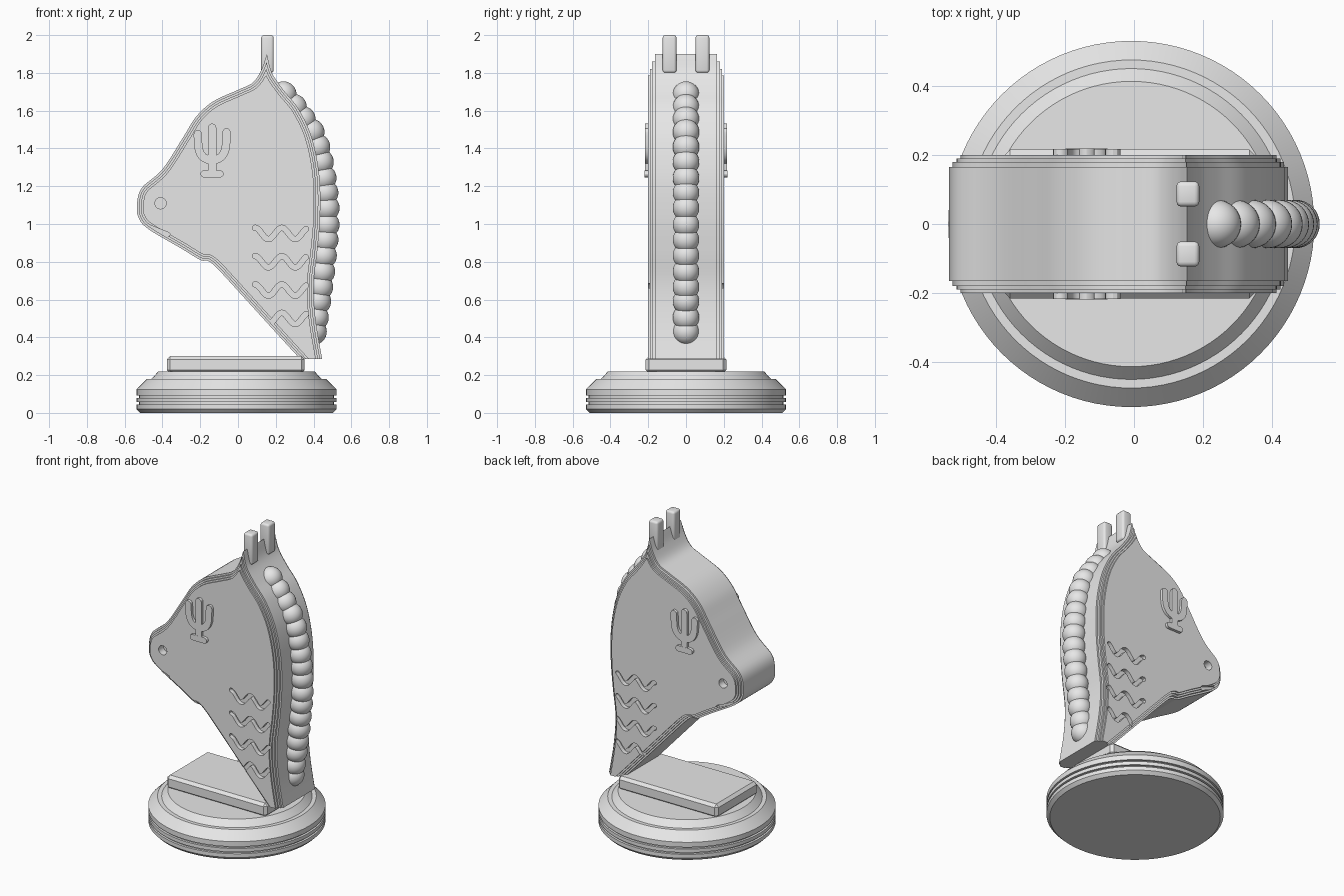
import bpy, bmesh
from math import pi, cos, sin, atan2
from mathutils import Vector
from mathutils.geometry import intersect_point_line

if "Cube" in bpy.data.objects:
    bpy.data.objects.remove(bpy.data.objects["Cube"])

grey = bpy.data.materials.new("plain_grey")
grey.use_nodes = True
grey.diffuse_color = (0.8, 0.8, 0.8, 1)
grey.node_tree.nodes["Principled BSDF"].inputs["Base Color"].default_value = grey.diffuse_color


def finish(name, bm):
    bmesh.ops.recalc_face_normals(bm, faces=bm.faces)
    mesh = bpy.data.meshes.new(name)
    bm.to_mesh(mesh)
    bm.free()
    mesh.materials.append(grey)
    obj = bpy.data.objects.new(name, mesh)
    bpy.context.scene.collection.objects.link(obj)
    return obj


def spline(points, steps=6):
    """Smooth curve through all the points."""
    p = [Vector(q) for q in points]
    p = [2 * p[0] - p[1]] + p + [2 * p[-1] - p[-2]]
    out = []
    for a, b, c, d in zip(p, p[1:], p[2:], p[3:]):
        for i in range(steps):
            t = i / steps
            out.append(0.5 * (2 * b + (c - a) * t + (2 * a - 5 * b + 4 * c - d) * t * t
                              + (3 * b - a - 3 * c + d) * t ** 3))
    return out + [p[-2]]


def inset(outline, dist):
    """Shrink a clockwise outline, dropping points that would fold over."""
    n = len(outline)
    out = []
    for i, p in enumerate(outline):
        e1 = (p - outline[i - 1]).normalized()
        e2 = (outline[(i + 1) % n] - p).normalized()
        n1, n2 = Vector((e1.y, -e1.x)), Vector((e2.y, -e2.x))
        mid = (n1 + n2).normalized()
        q = p + mid * dist / max(mid.dot(n1), 0.2)
        near = dist
        for j in range(n):
            a, b = outline[j - 1], outline[j]
            t = max(0, min(1, intersect_point_line(q, a, b)[1]))
            near = min(near, (a.lerp(b, t) - q).length)
        if near > dist - 0.001:
            out.append(q)
    return out


def ribbon(path, half):
    """Outline of a stroke of constant width with round ends."""
    path = [Vector(p) for p in path]
    last = len(path) - 1
    sides = [[], []]
    for i, p in enumerate(path):
        d = path[min(i + 1, last)] - path[max(i - 1, 0)]
        n = Vector((-d.y, d.x)).normalized() * half
        sides[0].append(p + n)
        sides[1].append(p - n)

    def cap(p, d):
        a = atan2(d.y, d.x) + pi / 2
        return [p + half * Vector((cos(a - k * pi / 6), sin(a - k * pi / 6))) for k in range(1, 6)]
    return (sides[0] + cap(path[-1], path[-1] - path[-2])
            + sides[1][::-1] + cap(path[0], path[0] - path[1]))


def prisms(name, solids, floor=None):
    """Extrude (x, z) outlines between two depths, optionally cut flat below."""
    bm = bmesh.new()
    for pts, y0, y1 in solids:
        face = bm.faces.new([bm.verts.new((p[0], y0, p[1])) for p in pts])
        ext = bmesh.ops.extrude_face_region(bm, geom=[face], use_keep_orig=True)
        moved = [v for v in ext["geom"] if isinstance(v, bmesh.types.BMVert)]
        bmesh.ops.translate(bm, verts=moved, vec=(0, y1 - y0, 0))
    if floor is not None:
        bmesh.ops.bisect_plane(bm, geom=bm.verts[:] + bm.edges[:] + bm.faces[:],
                               plane_co=(0, 0, floor), plane_no=(0, 0, 1), clear_inner=True)
        bmesh.ops.holes_fill(bm, edges=[e for e in bm.edges if e.is_boundary])
    return finish(name, bm)


def block(name, center, size, bevel, segments=1):
    bm = bmesh.new()
    bmesh.ops.create_cube(bm, size=1)
    for v in bm.verts:
        v.co = Vector(center) + Vector(a * b for a, b in zip(v.co, size))
    bmesh.ops.bevel(bm, geom=bm.edges[:], offset=bevel, segments=segments, profile=0.5,
                    affect='EDGES')
    return finish(name, bm)


# Round grooved base
R = 0.53
profile = [(0, 0), (R - .02, 0), (R, .02), (R, .045)]
for z in (.045, .08):
    profile += [(R - .015, z), (R - .015, z + .012), (R, z + .012), (R, z + .035)]
profile += [(R, .125), (.475, .18), (.45, .18), (.413, .22), (0, .22)]
bm = bmesh.new()
ring = [bm.verts.new((r, 0, z)) for r, z in profile]
edges = [bm.edges.new(pair) for pair in zip(ring, ring[1:])]
bmesh.ops.spin(bm, geom=ring + edges, cent=(0, 0, 0), axis=(0, 0, 1), angle=2 * pi, steps=96)
bmesh.ops.remove_doubles(bm, verts=bm.verts, dist=0.0005)
bmesh.ops.translate(bm, verts=bm.verts, vec=(-.008, 0, 0))
parts = [finish("round_base", bm)]

# Plinth on the base
parts.append(block("plinth", (-.012, 0, .255), (.73, .43, .09), .018))

# Horse head outline: face edge upward to the crest, then down the neck
face_edge = spline([(.46, .15), (.32, .295), (-.04, .69), (-.12, .775), (-.16, .805), (-.2, .81),
                    (-.3, .87), (-.47, .97), (-.525, 1.03), (-.535, 1.1), (-.51, 1.19),
                    (-.4, 1.29), (-.29, 1.46), (-.22, 1.57), (-.13, 1.65), (0, 1.71),
                    (.08, 1.75), (.125, 1.82), (.153, 1.9)])
neck_edge = spline([(.153, 1.9), (.18, 1.8), (.24, 1.71), (.32, 1.61), (.39, 1.46), (.43, 1.26),
                    (.435, 1.05), (.42, .86), (.4, .68), (.41, .5), (.445, .29), (.475, .15)])
outline = face_edge + neck_edge[1:]

# Engraved waves, nostril and mouth on both sides
cuts = []
for side in (-1, 1):
    for row in range(4):
        wave = [(.09 + .27 * k / 40, .95 - .15 * row + .03 * cos(3.8 * pi * k / 40))
                for k in range(41)]
        cuts.append((ribbon(wave, .014), side * .173, side * .25))
    nostril = [(-.41 + .03 * cos(k * pi / 12), 1.11 + .03 * sin(k * pi / 12)) for k in range(24)]
    cuts.append((nostril, side * .15, side * .25))
    cuts.append((ribbon([(-.47, .985), (-.37, .945)], .01), side * .173, side * .25))
cutter = prisms("engraving_cutter", cuts)
cutter.hide_render = True

# Head built of stepped layers
for i, half in enumerate((.165, .18, .19, .2)):
    shape = inset(outline, .011 * i) if i else outline
    layer = prisms(f"head_layer_{i + 1}", [(shape, -half, half)], floor=.285)
    mod = layer.modifiers.new("engraving", 'BOOLEAN')
    mod.operation, mod.solver, mod.object = 'DIFFERENCE', 'EXACT', cutter
    with bpy.context.temp_override(object=layer, active_object=layer):
        bpy.ops.object.modifier_apply(modifier=mod.name)
    parts.append(layer)
bpy.data.objects.remove(cutter)

# Raised cactus emblem on each cheek
arms = spline([(-.213, 1.475), (-.208, 1.4), (-.185, 1.355), (-.137, 1.338), (-.09, 1.355),
               (-.066, 1.4), (-.061, 1.485)], 4)
for side, label in ((-1, "right"), (1, "left")):
    parts.append(prisms(f"cactus_{label}", [
        (ribbon(arms, .022), side * .19, side * .217),
        (ribbon([(-.137, 1.27), (-.137, 1.51)], .022), side * .19, side * .218),
        (ribbon([(-.18, 1.265), (-.095, 1.265)], .019), side * .19, side * .219)]))

# Square ears
for side, label in ((-1, "right"), (1, "left")):
    parts.append(block(f"ear_{label}", (.156, side * .087, 1.9), (.066, .073, .2), .014, 3))

# Beaded mane at even spacing along the neck
path = spline([(.24, 1.685), (.33, 1.57), (.415, 1.42), (.467, 1.1), (.45, .8), (.4, .43)], 40)
total = sum((b - a).length for a, b in zip(path, path[1:]))
beads, walked = 17, 0
spots = [path[0]]
for a, b in zip(path, path[1:]):
    walked += (b - a).length
    if walked >= total * len(spots) / (beads - 1) - 0.0001:
        spots.append(b)
bm = bmesh.new()
for p in spots:
    made = bmesh.ops.create_uvsphere(bm, u_segments=32, v_segments=16, radius=.07)
    bmesh.ops.translate(bm, verts=made["verts"], vec=(p.x, 0, p.y))
parts.append(finish("beaded_mane", bm))

# Smooth curved surfaces, keep hard edges
bpy.ops.object.select_all(action='DESELECT')
for obj in parts:
    obj.select_set(True)
bpy.context.view_layer.objects.active = parts[0]
bpy.ops.object.shade_smooth_by_angle(angle=pi / 6)
